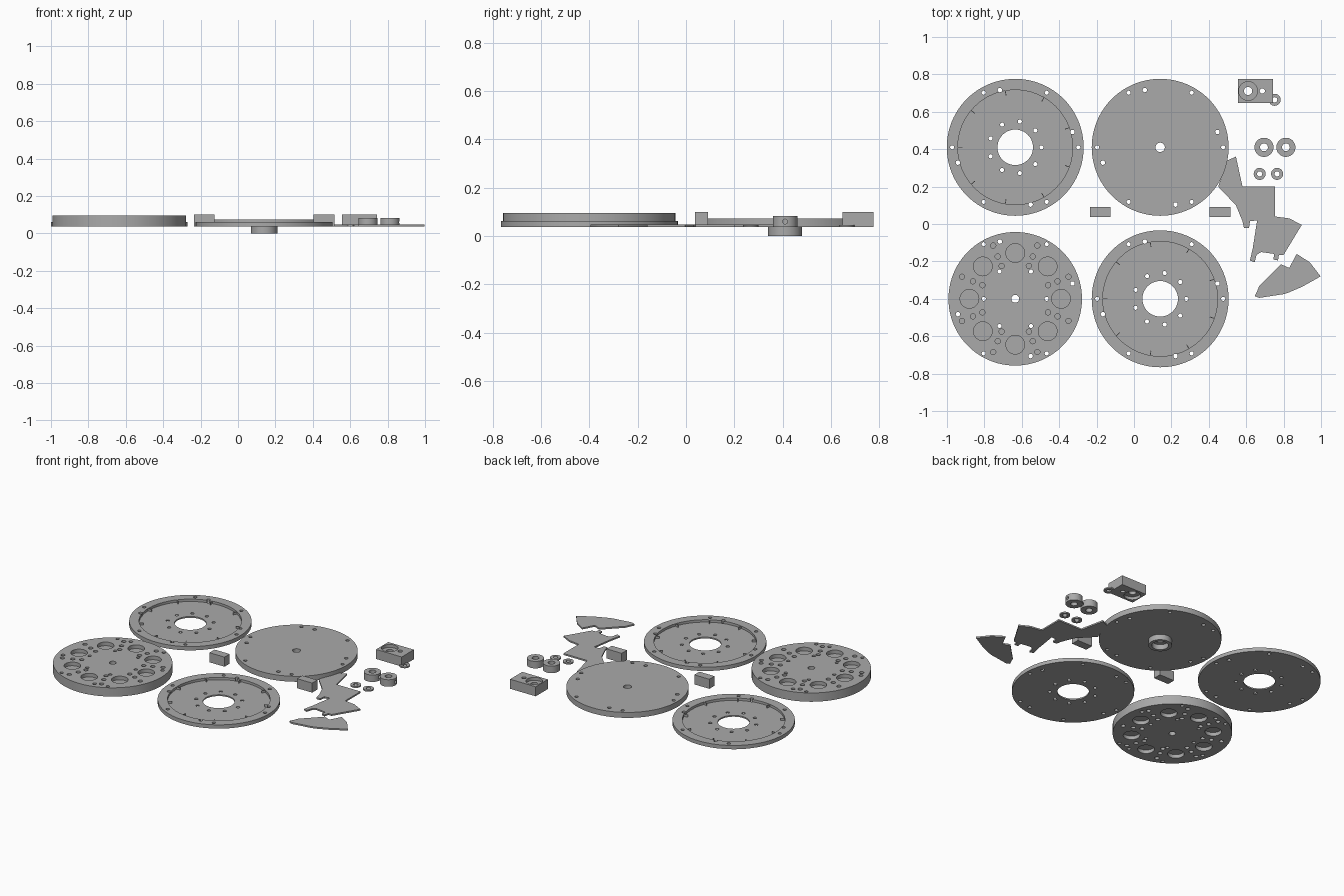
import bpy, bmesh, math
from mathutils import Matrix, Vector

if "Cube" in bpy.data.objects:
    bpy.data.objects.remove(bpy.data.objects["Cube"])

grey = bpy.data.materials.new("machined_grey")
grey.use_nodes = True
grey.diffuse_color = (0.4, 0.4, 0.4, 1)
grey.node_tree.nodes["Principled BSDF"].inputs["Base Color"].default_value = (0.4, 0.4, 0.4, 1)

BASE = 0.037  # underside of every flat part


def make_object(name, bm):
    bmesh.ops.recalc_face_normals(bm, faces=bm.faces)
    mesh = bpy.data.meshes.new(name)
    bm.to_mesh(mesh)
    bm.free()
    mesh.materials.append(grey)
    obj = bpy.data.objects.new(name, mesh)
    bpy.context.collection.objects.link(obj)
    return obj


def add_cylinder(bm, x, y, r, z0, z1, segments=24):
    bmesh.ops.create_cone(bm, cap_ends=True, segments=segments, radius1=r, radius2=r,
                          depth=z1 - z0, matrix=Matrix.Translation((x, y, (z0 + z1) / 2)))


def cylinder(name, x, y, r, z0, z1, segments=96):
    bm = bmesh.new()
    add_cylinder(bm, x, y, r, z0, z1, segments)
    return make_object(name, bm)


def box(name, x0, x1, y0, y1, z0, z1):
    bm = bmesh.new()
    bmesh.ops.create_cube(bm, size=1)
    bmesh.ops.scale(bm, vec=(x1 - x0, y1 - y0, z1 - z0), verts=bm.verts)
    bmesh.ops.translate(bm, vec=((x0 + x1) / 2, (y0 + y1) / 2, (z0 + z1) / 2), verts=bm.verts)
    return make_object(name, bm)


def boolean(obj, tool, operation):
    mod = obj.modifiers.new("boolean", 'BOOLEAN')
    mod.object, mod.operation, mod.solver = tool, operation, 'EXACT'
    bpy.context.view_layer.objects.active = obj
    bpy.ops.object.modifier_apply(modifier=mod.name)
    bpy.data.objects.remove(tool)


def drill(obj, holes, z0=-0.1, z1=0.2):
    """Cut vertical holes given as (x, y, radius)."""
    bm = bmesh.new()
    for x, y, r in holes:
        add_cylinder(bm, x, y, r, z0, z1, 48 if r > 0.04 else 20)
    boolean(obj, make_object("cutter", bm), 'DIFFERENCE')


def circle_of_holes(cx, cy, ring, r, count, start=0):
    angles = [math.radians(start) + math.tau * i / count for i in range(count)]
    return [(cx + ring * math.cos(a), cy + ring * math.sin(a), r) for a in angles]


def rim_holes(cx, cy):
    return circle_of_holes(cx, cy, 0.337, 0.011, 6) + circle_of_holes(cx, cy, 0.317, 0.012, 4, 15)


# Two recessed ring plates with small stop tabs on the inner wall
for name, cx, cy in (("rear_ring_plate", -0.635, 0.41), ("front_ring_plate", 0.14, -0.4)):
    plate = cylinder(name, cx, cy, 0.366, BASE, 0.062)
    drill(plate, [(cx, cy, 0.307)], 0.046)
    drill(plate, [(cx, cy, 0.095)] + circle_of_holes(cx, cy, 0.14, 0.011, 9) + rim_holes(cx, cy))
    bm = bmesh.new()
    for i in range(9):
        turn = Matrix.Rotation(math.radians(20 + 40 * i), 4, 'Z')
        bmesh.ops.create_cube(bm, size=1, matrix=Matrix.Translation((cx, cy, 0.053)) @ turn
                              @ Matrix.Translation((0.297, 0, 0)) @ Matrix.Diagonal((0.03, 0.004, 0.016, 1)))
    make_object(name + "_tabs", bm)

# Plain cover plate with a bored hub underneath
cx, cy = 0.14, 0.41
cover = cylinder("cover_plate", cx, cy, 0.366, BASE, 0.073)
boolean(cover, cylinder("hub", cx, cy, 0.07, 0, 0.05), 'UNION')
drill(cover, [(cx, cy, 0.05)], -0.1, 0.034)
drill(cover, [(cx, cy, 0.025)] + rim_holes(cx, cy))

# Thick carrier disc with pockets on both faces
cx, cy = -0.635, -0.4
carrier = cylinder("carrier_disc", cx, cy, 0.357, BASE, 0.095)
pockets = circle_of_holes(cx, cy, 0.245, 0.05, 8)
for ring in (0.19, 0.245, 0.308):
    pockets += circle_of_holes(cx, cy, ring, 0.014, 8, 22.5)
drill(carrier, pockets, 0.071)
drill(carrier, pockets, -0.1, 0.061)
edge_holes = [h for h in circle_of_holes(cx, cy, 0.337, 0.011, 6) if abs(h[1] - cy) > 0.1]
drill(carrier, [(cx, cy, 0.021)] + edge_holes + circle_of_holes(cx, cy, 0.317, 0.012, 4, 15)
      + circle_of_holes(cx, cy, 0.168, 0.011, 6))

# Spacer blocks
box("left_spacer_block", 0.405, 0.515, 0.038, 0.092, BASE, 0.1)
box("right_spacer_block", -0.235, -0.125, 0.038, 0.092, BASE, 0.1)

# Bearing block, counterbored from both faces
block = box("bearing_block", 0.555, 0.742, 0.648, 0.775, BASE, 0.1)
drill(block, [(0.61, 0.711, 0.05)], 0.08)
drill(block, [(0.61, 0.711, 0.05)], -0.1, 0.057)
drill(block, [(0.61, 0.711, 0.022), (0.686, 0.711, 0.014)])

# Collars with a side screw hole
for side, x in (("inner", 0.695), ("outer", 0.812)):
    collar = cylinder(side + "_collar", x, 0.41, 0.051, BASE, 0.083, 48)
    drill(collar, [(x, 0.41, 0.021)])
    bm = bmesh.new()
    bmesh.ops.create_cone(bm, cap_ends=True, segments=16, radius1=0.01, radius2=0.01, depth=0.07,
                          matrix=Matrix.Translation((x + 0.04, 0.41, 0.06)) @ Matrix.Rotation(math.pi / 2, 4, 'Y'))
    boolean(collar, make_object("cutter", bm), 'DIFFERENCE')

# Thin washers
for name, x, y in (("inner_washer", 0.672, 0.268), ("outer_washer", 0.765, 0.268), ("block_washer", 0.752, 0.664)):
    washer = cylinder(name, x, y, 0.032, BASE, 0.046, 40)
    drill(washer, [(x, y, 0.014)])

# Flat fan-shaped blades with small hinge lugs
blades = {
    "rear_blade": [(.45, .2), (.5, .34), (.545, .36), (.58, .2), (.755, .2), (.755, .03), (.62, .015),
                   (.615, -.022), (.588, -.022), (.58, .015), (.545, .1)],
    "middle_blade": [(.66, .03), (.755, .04), (.83, .03), (.897, -.005), (.8, -.165), (.775, -.165),
                     (.77, -.195), (.745, -.19), (.75, -.16), (.68, -.15), (.655, -.165), (.645, -.205),
                     (.62, -.195), (.635, -.13)],
    "front_blade": [(.87, -.16), (.94, -.205), (.998, -.28), (.9, -.335), (.83, -.365), (.8, -.375),
                    (.67, -.395), (.645, -.385), (.66, -.355), (.67, -.33), (.785, -.215), (.83, -.235)],
}
for name, outline in blades.items():
    bm = bmesh.new()
    face = bm.faces.new([bm.verts.new((x, y, BASE)) for x, y in outline])
    top = bmesh.ops.extrude_face_region(bm, geom=[face], use_keep_orig=True)
    bmesh.ops.translate(bm, vec=Vector((0, 0, 0.01)),
                        verts=[v for v in top["geom"] if isinstance(v, bmesh.types.BMVert)])
    make_object(name, bm)

# Smooth the round walls and keep the rims crisp
bpy.ops.object.select_all(action='DESELECT')
for obj in bpy.context.scene.objects:
    if obj.type == 'MESH' and obj.data.materials and obj.data.materials[0] == grey:
        obj.select_set(True)
        bpy.context.view_layer.objects.active = obj
bpy.ops.object.shade_smooth_by_angle(angle=math.radians(30))
